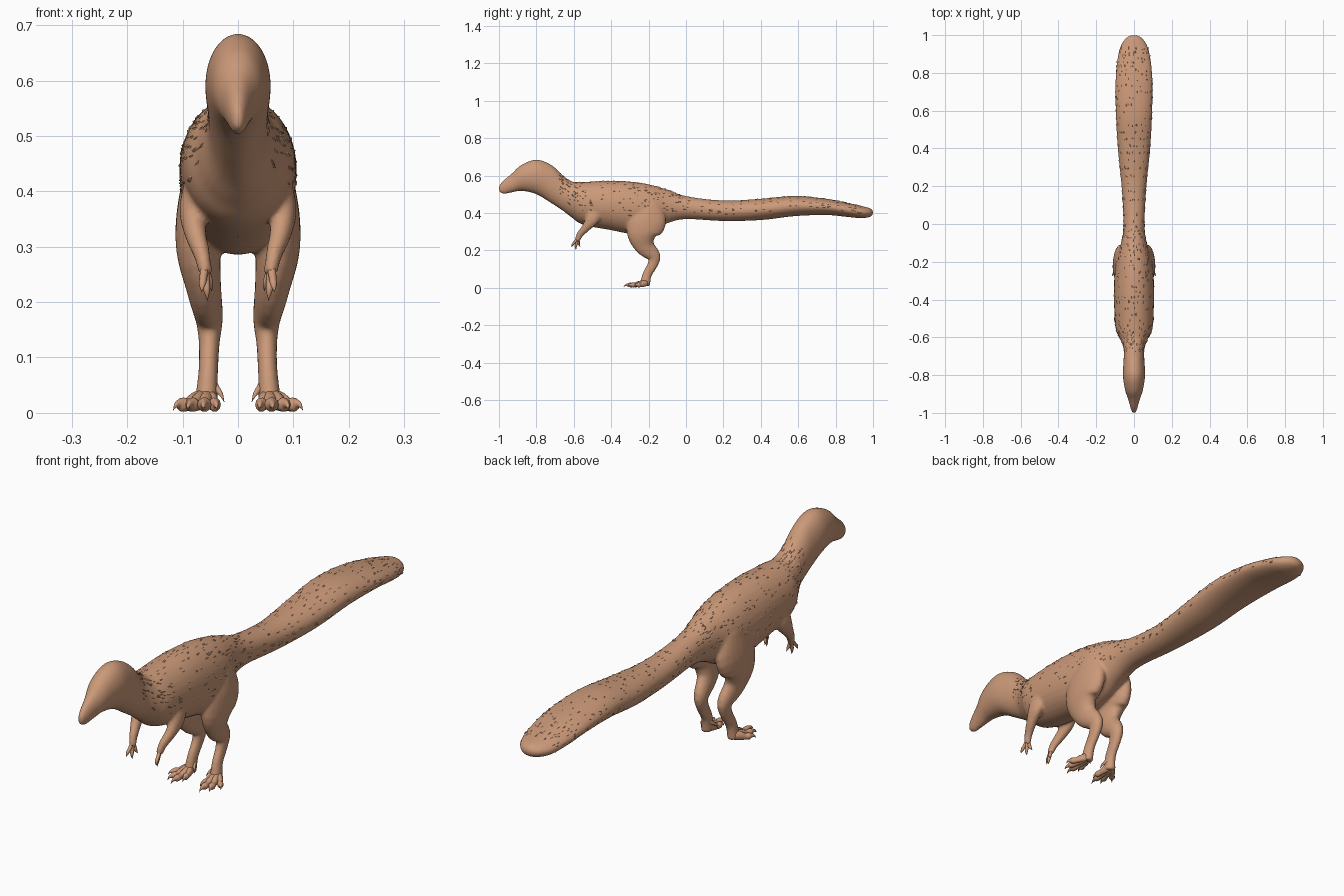
import bpy, bmesh, math, random
from mathutils import Vector

if "Cube" in bpy.data.objects:
    bpy.data.objects.remove(bpy.data.objects["Cube"])

random.seed(4)
skin = bpy.data.materials.new("tan_skin")
skin.diffuse_color = (0.60, 0.32, 0.19, 1)
skin.use_nodes = True
skin.node_tree.nodes["Principled BSDF"].inputs["Base Color"].default_value = skin.diffuse_color


def spline(pts, n):
    """Catmull-Rom samples through rows of numbers."""
    p = [pts[0]] + list(pts) + [pts[-1]]
    out = []
    for i in range(1, len(p) - 2):
        for k in range(n):
            t = k / n
            out.append([0.5 * (2 * b + (c - a) * t + (2 * a - 5 * b + 4 * c - d) * t * t
                               + (3 * b - a - 3 * c + d) * t ** 3)
                        for a, b, c, d in zip(p[i - 1], p[i], p[i + 1], p[i + 2])])
    out.append(list(pts[-1]))
    return out


def ring_point(ring, a):
    c, u, v = ring
    return c + u * math.cos(a) + v * math.sin(a)


def skin_rings(bm, rings, sides):
    loops = [[bm.verts.new(ring_point(r, 2 * math.pi * j / sides)) for j in range(sides)]
             for r in rings]
    for a, b in zip(loops, loops[1:]):
        for j in range(sides):
            k = (j + 1) % sides
            bm.faces.new((a[j], a[k], b[k], b[j]))
    bm.faces.new(loops[0])
    bm.faces.new(loops[-1])


def limb(bm, pts, side, sides=14, n=4):
    """Tube along x, y, z, half width, half depth rows."""
    s = spline(pts, n)
    cen = [Vector((q[0] * side, q[1], q[2])) for q in s]
    rings = []
    for i, q in enumerate(s):
        t = (cen[min(i + 1, len(s) - 1)] - cen[max(i - 1, 0)]).normalized()
        u = Vector((1, 0, 0))
        u = (u - t * t.dot(u)).normalized()
        rings.append((cen[i], u * max(q[3], 0.0005), t.cross(u) * max(q[4], 0.0005)))
    skin_rings(bm, rings, sides)


def finish(bm, name, smooth=True):
    bmesh.ops.recalc_face_normals(bm, faces=bm.faces[:])
    me = bpy.data.meshes.new(name)
    bm.to_mesh(me)
    bm.free()
    for f in me.polygons:
        f.use_smooth = smooth
    ob = bpy.data.objects.new(name, me)
    bpy.context.collection.objects.link(ob)
    me.materials.append(skin)
    return ob


# Head, neck, trunk and tail: y, top, bottom, half width
profile = [
    (-1.0, 0.545, 0.515, 0.008), (-0.975, 0.575, 0.502, 0.018), (-0.93, 0.612, 0.51, 0.030),
    (-0.88, 0.657, 0.518, 0.047), (-0.80, 0.685, 0.50, 0.059), (-0.72, 0.657, 0.452, 0.055),
    (-0.66, 0.602, 0.413, 0.055), (-0.61, 0.568, 0.375, 0.073), (-0.55, 0.566, 0.337, 0.098),
    (-0.40, 0.572, 0.308, 0.106), (-0.27, 0.565, 0.285, 0.103), (-0.18, 0.548, 0.305, 0.092),
    (-0.10, 0.525, 0.345, 0.068), (0.0, 0.49, 0.367, 0.056), (0.20, 0.466, 0.357, 0.066),
    (0.40, 0.476, 0.362, 0.086), (0.58, 0.491, 0.383, 0.096), (0.75, 0.476, 0.389, 0.098),
    (0.86, 0.455, 0.379, 0.090), (0.94, 0.437, 0.372, 0.072), (0.985, 0.425, 0.38, 0.042),
    (1.0, 0.41, 0.395, 0.012)]
trunk = [(Vector((0, y, (t + b) / 2)), Vector((w, 0, 0)), Vector((0, 0, (t - b) / 2)))
         for y, t, b, w in spline(profile, 5)]
bm = bmesh.new()
skin_rings(bm, trunk, 32)

# Legs and arms, fused into the trunk
leg = [(0.058, -0.20, 0.45, 0.036, 0.07), (0.068, -0.21, 0.36, 0.043, 0.105),
       (0.071, -0.235, 0.29, 0.040, 0.083), (0.061, -0.22, 0.222, 0.031, 0.054),
       (0.052, -0.172, 0.170, 0.025, 0.036), (0.052, -0.178, 0.125, 0.019, 0.028),
       (0.054, -0.208, 0.07, 0.018, 0.025), (0.058, -0.22, 0.012, 0.022, 0.028)]
arm = [(0.070, -0.48, 0.43, 0.022, 0.05), (0.082, -0.50, 0.37, 0.024, 0.038),
       (0.077, -0.532, 0.325, 0.020, 0.024), (0.065, -0.567, 0.285, 0.015, 0.018),
       (0.058, -0.582, 0.25, 0.012, 0.014)]
for side in (1, -1):
    limb(bm, leg, side, 20)
    limb(bm, arm, side, 16)
body = finish(bm, "body")
rm = body.modifiers.new("fuse", 'REMESH')
rm.mode = 'VOXEL'
rm.voxel_size = 0.006
rm.use_smooth_shade = True
sm = body.modifiers.new("soften", 'SMOOTH')
sm.factor = 0.5
sm.iterations = 6

# Toes with hooked claws: root and tip, thickness
toes = [((0.066, -0.212), (0.117, -0.275), 0.012), ((0.064, -0.22), (0.092, -0.315), 0.013),
        ((0.056, -0.22), (0.063, -0.335), 0.013), ((0.050, -0.22), (0.038, -0.295), 0.011)]
fingers = [(0.066, -0.612, 0.218), (0.055, -0.588, 0.203), (0.047, -0.565, 0.220)]
for side, label in ((1, "left"), (-1, "right")):
    bm = bmesh.new()
    for (x0, y0), (x1, y1), r in toes:
        def at(f, z, w, h):
            return (x0 + (x1 - x0) * f, y0 + (y1 - y0) * f, z, w, h)
        limb(bm, [at(0, 0.026, r, 0.018), at(0.3, 0.020, r, 0.016), at(0.5, 0.015, r * 0.85, 0.012),
                  at(0.68, 0.015, r, 0.013), at(0.78, 0.016, r * 0.6, 0.009),
                  at(0.9, 0.014, 0.004, 0.005), at(1, 0.005, 0, 0)], side, 10, 3)
    # small inner spur
    limb(bm, [(0.050, -0.205, 0.06, 0.009, 0.010), (0.040, -0.218, 0.045, 0.007, 0.008),
              (0.031, -0.232, 0.034, 0.004, 0.004), (0.025, -0.238, 0.02, 0, 0)], side, 8, 3)
    finish(bm, label + "_toes")

    bm = bmesh.new()
    root = Vector((0.060, -0.578, 0.265))
    for tip in fingers:
        d = Vector(tip) - root
        rows = []
        for f, r, bow in ((0, 0.008, 0), (0.4, 0.007, 0.002), (0.65, 0.0065, 0.004),
                          (0.82, 0.004, 0.003), (1, 0, 0)):
            q = root + d * f + Vector((0, -bow, 0))
            rows.append((q.x, q.y, q.z, r, r))
        limb(bm, rows, side, 8, 3)
    finish(bm, label + "_fingers")

# Scattered feather flakes lying back along the trunk and tail
bm = bmesh.new()
for _ in range(650):
    i = random.randrange(28, len(trunk) - 12)
    a = random.uniform(-0.35, math.pi + 0.35)
    ring = trunk[i]
    p = ring_point(ring, a)
    back = (ring_point(trunk[i + 1], a) - p).normalized()
    across = (ring_point(ring, a + 0.05) - p).normalized()
    out = back.cross(across).normalized()
    if out.dot(p - ring[0]) < 0:
        out.negate()
    length = random.uniform(0.015, 0.03)
    width = random.uniform(0.003, 0.005)
    mid = p + back * length * 0.6
    v = [bm.verts.new(q) for q in (p - out * 0.003, mid + across * width - out * 0.001,
                                   mid - across * width - out * 0.001,
                                   p + back * length + out * 0.002)]
    top = bm.verts.new(mid + out * 0.0015)
    for f in ((0, 1, 4), (1, 3, 4), (3, 2, 4), (2, 0, 4), (0, 2, 3), (0, 3, 1)):
        bm.faces.new([(v + [top])[k] for k in f])
finish(bm, "feather_flakes", False)
